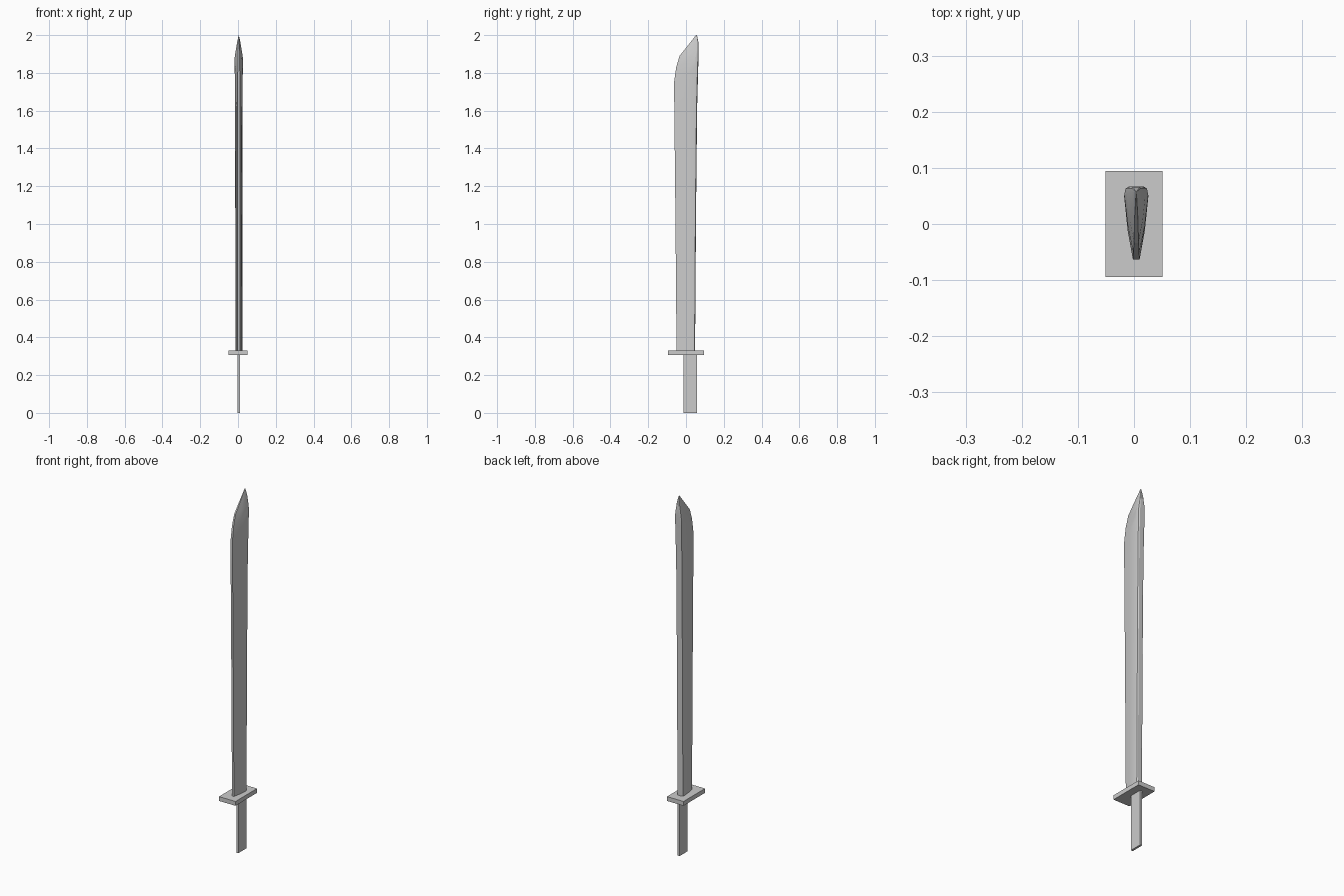
import bpy, bmesh

if "Cube" in bpy.data.objects:
    bpy.data.objects.remove(bpy.data.objects["Cube"])

CX = 0.004  # blade and tang sit slightly off the guard centre


def finish(name, bm):
    bmesh.ops.recalc_face_normals(bm, faces=bm.faces)
    mesh = bpy.data.meshes.new(name)
    bm.to_mesh(mesh)
    bm.free()
    obj = bpy.data.objects.new(name, mesh)
    bpy.context.collection.objects.link(obj)
    return obj


def box(name, x0, x1, y0, y1, z0, z1):
    bm = bmesh.new()
    bmesh.ops.create_cube(bm, size=1)
    for v in bm.verts:
        v.co.x = x0 if v.co.x < 0 else x1
        v.co.y = y0 if v.co.y < 0 else y1
        v.co.z = z0 if v.co.z < 0 else z1
    return finish(name, bm)


# Guard plate and tang
box("guard", -0.051, 0.051, -0.0945, 0.0945, 0.306, 0.33)
box("tang", CX - 0.006, CX + 0.006, -0.012, 0.059, 0.0, 0.306)

# Blade stations: edge y, edge z, spine y, spine z, spine half width, edge half width
stations = [
    (-0.050, 0.33, 0.048, 0.33, 0.0185, 0.006),
    (-0.056, 1.05, 0.053, 1.05, 0.0185, 0.006),
    (-0.062, 1.62, 0.059, 1.62, 0.0195, 0.006),
    (-0.063, 1.75, 0.065, 1.84, 0.0215, 0.006),
    (-0.052, 1.83, 0.067, 1.89, 0.0215, 0.005),
    (-0.034, 1.89, 0.067, 1.92, 0.0165, 0.004),
    (0.010, 1.945, 0.065, 1.965, 0.0085, 0.003),
    (0.053, 2.00, 0.058, 2.00, 0.0008, 0.0005),
]
# Half section: position from edge (0) to spine (1), width blend from edge to spine
half = [(0.0, 0.0), (0.4, 0.6), (0.87, 1.0), (0.97, 0.85), (1.0, 0.45)]
section = [(t, b, 1) for t, b in half] + [(t, b, -1) for t, b in reversed(half)]

bm = bmesh.new()
rings = []
for ye, ze, ys, zs, ws, we in stations:
    ring = []
    for t, b, side in section:
        w = we + (ws - we) * b
        ring.append(bm.verts.new((CX + side * w, ye + (ys - ye) * t, ze + (zs - ze) * t)))
    rings.append(ring)
n = len(section)
for a, c in zip(rings, rings[1:]):
    for i in range(n):
        j = (i + 1) % n
        bm.faces.new((a[i], a[j], c[j], c[i]))
bm.faces.new(rings[0])
bm.faces.new(rings[-1])
blade = finish("blade", bm)
bpy.context.view_layer.objects.active = blade
blade.select_set(True)
bpy.ops.object.shade_smooth_by_angle(angle=0.3)
